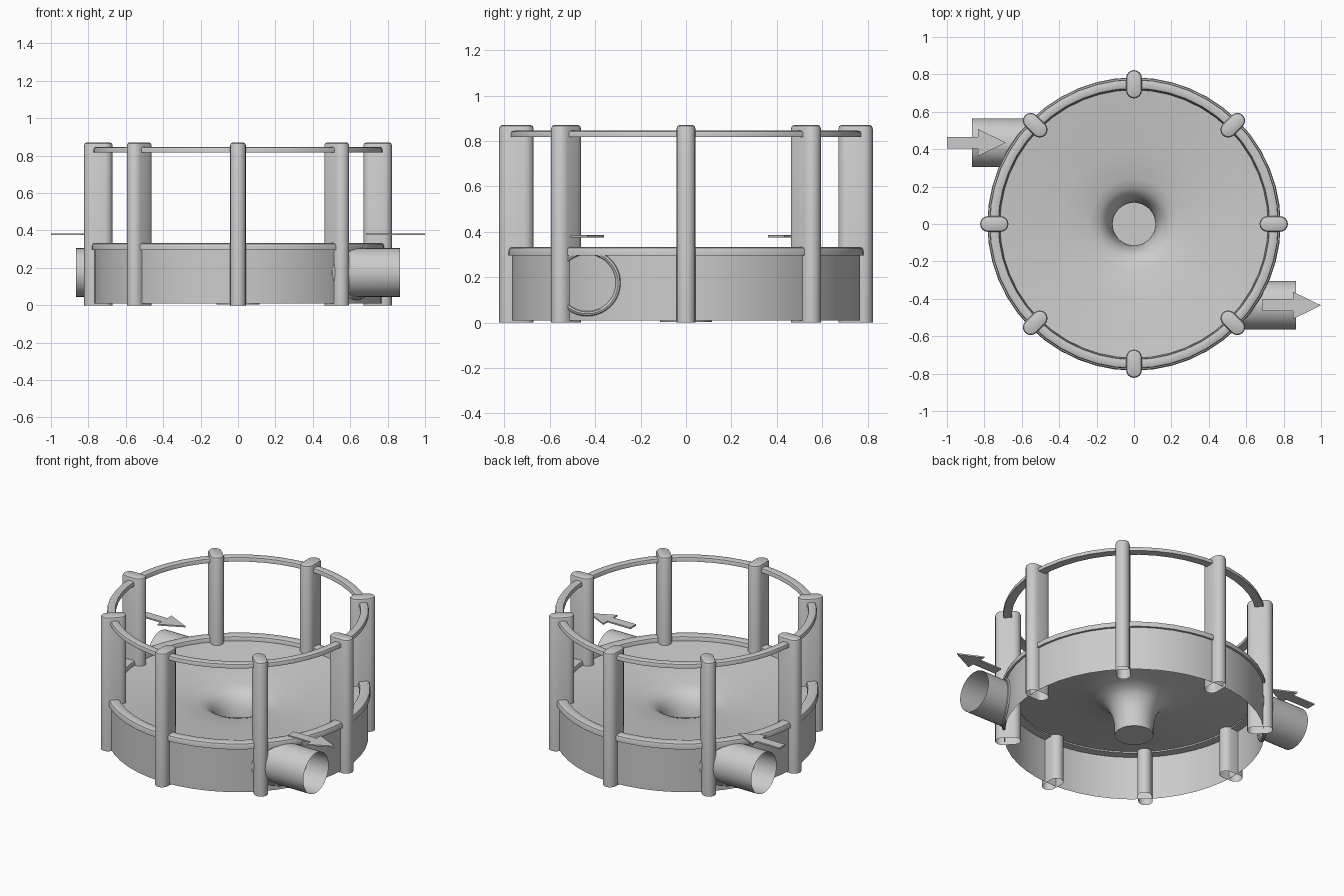
import bpy, bmesh, math
from mathutils import Matrix

cube = bpy.data.objects.get("Cube")
if cube:
    bpy.data.objects.remove(cube, do_unlink=True)

grey = bpy.data.materials.new("plain_grey")
grey.use_nodes = True
grey.diffuse_color = (0.6, 0.6, 0.6, 1)
grey.node_tree.nodes["Principled BSDF"].inputs["Base Color"].default_value = grey.diffuse_color

WALL_R = 0.77
SEGMENTS = 48


def finish(name, bm, angle=35):
    mesh = bpy.data.meshes.new(name)
    bm.to_mesh(mesh)
    bm.free()
    mesh.materials.append(grey)
    obj = bpy.data.objects.new(name, mesh)
    bpy.context.collection.objects.link(obj)
    bpy.ops.object.select_all(action="DESELECT")
    obj.select_set(True)
    bpy.context.view_layer.objects.active = obj
    bpy.ops.object.shade_smooth_by_angle(angle=math.radians(angle))
    return obj


def bridge(bm, loops, closed=False):
    """Skin a row of equal point loops with quads."""
    rows = [[bm.verts.new(p) for p in loop] for loop in loops]
    n = len(rows[0])
    pairs = list(zip(rows, rows[1:] + rows[:1])) if closed else list(zip(rows, rows[1:]))
    for a, b in pairs:
        for i in range(n):
            j = (i + 1) % n
            bm.faces.new((a[i], a[j], b[j], b[i]))
    return rows


def lathe(name, profile, closed=False, cap=False, angle=35):
    bm = bmesh.new()
    turns = [2 * math.pi * i / SEGMENTS for i in range(SEGMENTS)]
    loops = [[(r * math.cos(t), r * math.sin(t), z) for t in turns] for r, z in profile]
    rows = bridge(bm, loops, closed)
    if cap:
        bm.faces.new(reversed(rows[-1]))
    if closed:
        bmesh.ops.recalc_face_normals(bm, faces=bm.faces)
    return finish(name, bm, angle)


def stadium(length, width, z, steps=8):
    """Rounded slot outline, long along x."""
    r = width / 2
    pts = []
    for side in (0, 1):
        cx = (length / 2 - r) * (1 if side == 0 else -1)
        for i in range(steps + 1):
            a = math.pi * (side + i / steps) - math.pi / 2
            pts.append((cx + r * math.cos(a), r * math.sin(a), z))
    return pts


# Basin wall, funnel floor with drain spout, and rounded lip
lathe("basin_wall", [(WALL_R, 0.01), (WALL_R, 0.31)])
lathe("funnel_floor", [(0.77, 0.31), (0.4, 0.268), (0.24, 0.243), (0.19, 0.225),
                       (0.155, 0.195), (0.133, 0.15), (0.12, 0.1), (0.114, 0.05),
                       (0.114, 0.003)], cap=True, angle=60)


def rounded_band(inner, outer, low, high, bevel):
    return [(inner, low), (outer, low), (outer, high - bevel),
            (outer - bevel * 0.3, high - bevel * 0.3), (outer - bevel, high),
            (inner + bevel, high), (inner + bevel * 0.3, high - bevel * 0.3),
            (inner, high - bevel)]


lathe("basin_lip", rounded_band(0.717, 0.784, 0.295, 0.333, 0.015), closed=True)
lathe("top_rail", rounded_band(0.722, 0.774, 0.818, 0.846, 0.012), closed=True)

# Eight upright posts with rounded tops and open feet
for k in range(8):
    bm = bmesh.new()
    rows = bridge(bm, [stadium(0.152, 0.084, 0), stadium(0.152, 0.084, 0.855),
                       stadium(0.143, 0.075, 0.866), stadium(0.128, 0.06, 0.87)])
    bm.faces.new(rows[-1])
    spin = Matrix.Rotation(k * math.pi / 4, 4, "Z") @ Matrix.Translation((0.747, 0, 0))
    bmesh.ops.transform(bm, matrix=spin, verts=bm.verts)
    finish(f"post_{k + 1}", bm)

# Outlet on the front left, inlet on the back right: pipe, collar and arrow
PIPE_Y, PIPE_Z, PIPE_R = -0.435, 0.175, 0.13


def wall_x(y, radius=WALL_R):
    return math.sqrt(radius ** 2 - y ** 2)


def ring_point(a, r):
    return PIPE_Y + r * math.cos(a), PIPE_Z + r * math.sin(a)


half_turn = Matrix.Rotation(math.pi, 4, "Z")
around = [2 * math.pi * i / 40 for i in range(40)]

for label, turn in (("outlet", Matrix.Identity(4)), ("inlet", half_turn)):
    # Thin pipe trimmed to the curve of the wall
    bm = bmesh.new()
    section = [ring_point(a, PIPE_R) for a in around]
    bridge(bm, [[(wall_x(y), y, z) for y, z in section], [(0.867, y, z) for y, z in section]])
    bmesh.ops.transform(bm, matrix=turn, verts=bm.verts)
    finish(label + "_pipe", bm)

    # Collar bead that follows the wall around the pipe
    bm = bmesh.new()
    loops = []
    for i in range(8):
        b = math.pi * i / 4
        bead = [ring_point(a, 0.136 + 0.011 * math.cos(b)) for a in around]
        loops.append([(wall_x(y) + 0.014 * math.sin(b), y, z) for y, z in bead])
    bridge(bm, loops, closed=True)
    bmesh.ops.recalc_face_normals(bm, faces=bm.faces)
    bmesh.ops.transform(bm, matrix=turn, verts=bm.verts)
    finish(label + "_collar", bm)

    # Flat flow arrow; the inlet arrow points inward
    bm = bmesh.new()
    outline = [(0, -0.03), (0.165, -0.03), (0.165, -0.073), (0.315, 0),
               (0.165, 0.073), (0.165, 0.03), (0, 0.03)]
    start, y = (0.685, PIPE_Y) if label == "outlet" else (-1, -PIPE_Y)
    face = bm.faces.new([bm.verts.new((start + px, y + py, 0.376)) for px, py in outline])
    top = bmesh.ops.extrude_face_region(bm, geom=[face])["geom"]
    bmesh.ops.translate(bm, vec=(0, 0, 0.009),
                        verts=[v for v in top if isinstance(v, bmesh.types.BMVert)])
    bmesh.ops.recalc_face_normals(bm, faces=bm.faces)
    finish(label + "_arrow", bm)
